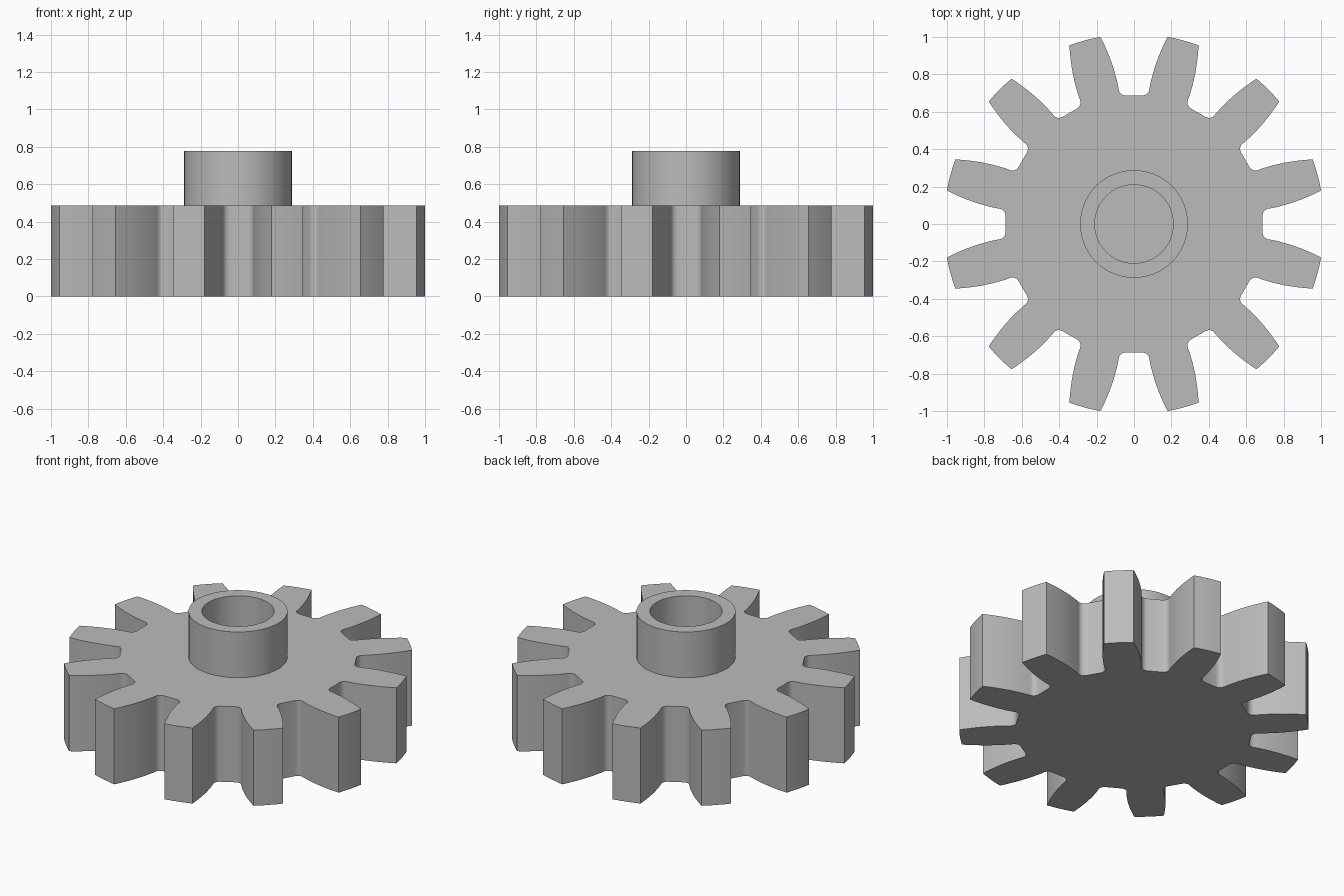
import bpy
import bmesh
from math import sin, cos, pi, atan2, radians

cube = bpy.data.objects.get("Cube")
if cube:
    bpy.data.objects.remove(cube)

TEETH = 12
GEAR_TOP = 0.485
HUB_TOP = 0.778
TIP_RADIUS = 1.016

grey = bpy.data.materials.new("plain grey")
grey.use_nodes = True
colour = (0.5, 0.5, 0.5, 1)
grey.diffuse_color = colour
grey.node_tree.nodes["Principled BSDF"].inputs["Base Color"].default_value = colour


def finish(bm, name):
    """Turn a bmesh into a smooth-shaded object with sharp edges kept."""
    bmesh.ops.recalc_face_normals(bm, faces=bm.faces)
    mesh = bpy.data.meshes.new(name)
    bm.to_mesh(mesh)
    bm.free()
    mesh.materials.append(grey)
    obj = bpy.data.objects.new(name, mesh)
    bpy.context.collection.objects.link(obj)
    bpy.ops.object.select_all(action='DESELECT')
    obj.select_set(True)
    bpy.context.view_layer.objects.active = obj
    bpy.ops.object.shade_smooth_by_angle(angle=radians(25))
    return obj


def half_gap():
    """Right half of the gap facing +y: root, fillet, curved flank."""
    pts = [(0.045, 0.687)]
    # rounded root corner
    for i in range(1, 6):
        a = i / 6 * radians(78)
        pts.append((0.045 + 0.039 * sin(a), 0.727 - 0.040 * cos(a)))
    # flank bowing outwards on the tooth
    for i in range(9):
        t = 0.273 * i / 8
        pts.append((0.083 + t * (0.257 + 0.582 * (t - 0.113)), 0.727 + t))
    return pts


def gear_outline():
    right = half_gap()
    gap = [(-x, y) for x, y in reversed(right)] + right
    # tip arc from this gap to the next
    start = atan2(*right[-1])
    end = 2 * pi / TEETH - start
    for i in range(1, 4):
        a = start + (end - start) * i / 4
        gap.append((TIP_RADIUS * sin(a), TIP_RADIUS * cos(a)))
    outline = []
    for k in range(TEETH):
        c, s = cos(2 * pi * k / TEETH), sin(2 * pi * k / TEETH)
        outline += [(x * c + y * s, y * c - x * s) for x, y in gap]
    return outline


# Toothed wheel: extruded outline
bm = bmesh.new()
base = bm.faces.new([bm.verts.new((x, y, 0)) for x, y in gear_outline()])
top = bmesh.ops.extrude_face_region(bm, geom=[base], use_keep_orig=True)
moved = [g for g in top["geom"] if isinstance(g, bmesh.types.BMVert)]
bmesh.ops.translate(bm, verts=moved, vec=(0, 0, GEAR_TOP))
finish(bm, "gear_wheel")

# Hub: hollow collar standing on the wheel
bm = bmesh.new()
SEGMENTS = 64
section = [(0.288, GEAR_TOP), (0.288, HUB_TOP), (0.21, HUB_TOP), (0.21, GEAR_TOP)]
rings = []
for r, z in section:
    rings.append([bm.verts.new((r * cos(2 * pi * i / SEGMENTS),
                                r * sin(2 * pi * i / SEGMENTS), z))
                  for i in range(SEGMENTS)])
for a, b in zip(rings, rings[1:] + rings[:1]):
    for i in range(SEGMENTS):
        j = (i + 1) % SEGMENTS
        bm.faces.new((a[i], a[j], b[j], b[i]))
finish(bm, "hub_collar")
